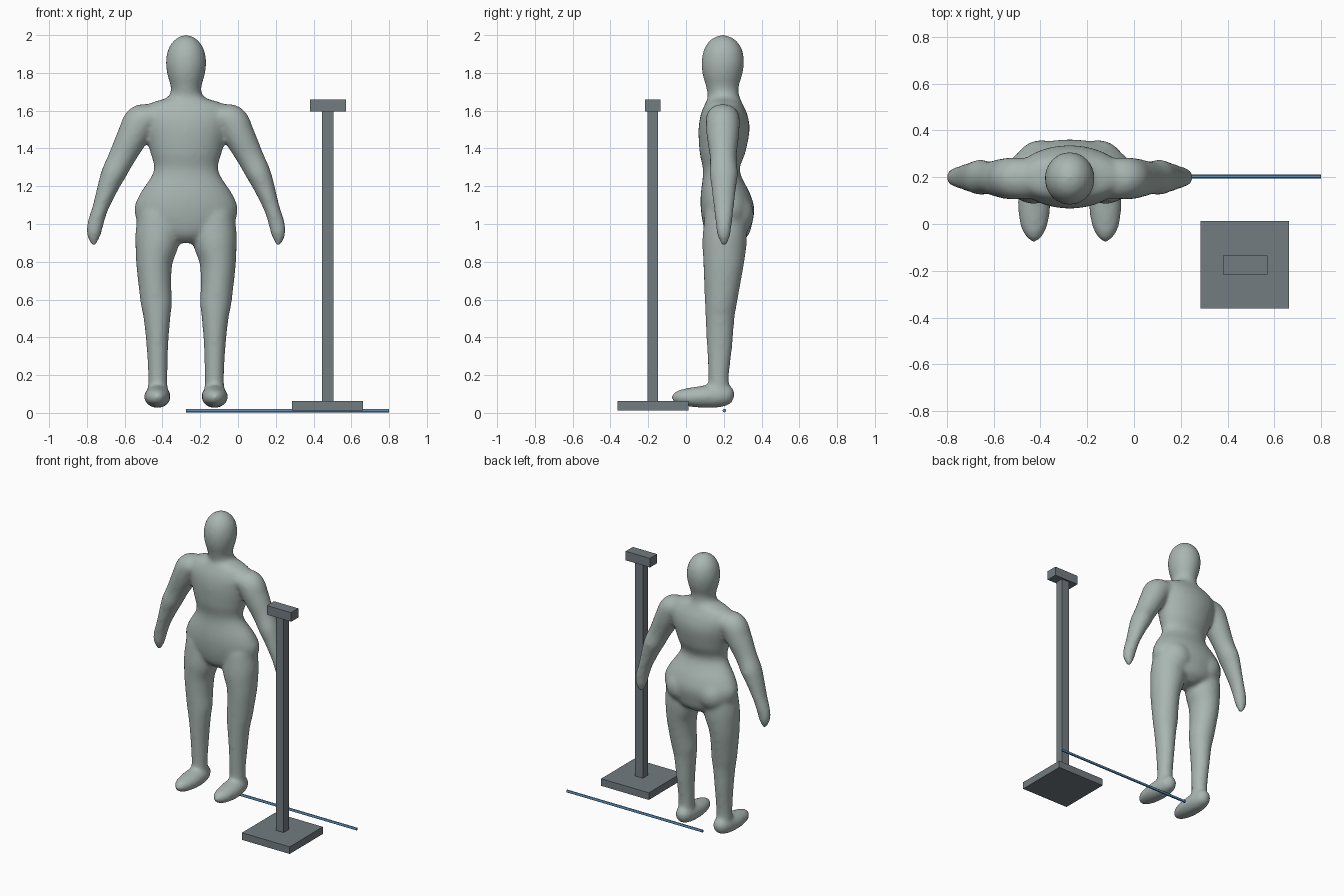
import bpy, bmesh, math
from mathutils import Vector

if "Cube" in bpy.data.objects:
    bpy.data.objects.remove(bpy.data.objects["Cube"])

CX = -0.275          # centre line of the figure
SIDES, STEPS = 28, 6


def material(name, rgb):
    m = bpy.data.materials.new(name)
    m.use_nodes = True
    m.diffuse_color = (*rgb, 1)
    m.node_tree.nodes["Principled BSDF"].inputs["Base Color"].default_value = (*rgb, 1)
    return m


skin = material("pale grey green", (0.40, 0.47, 0.445))
metal = material("slate grey", (0.17, 0.20, 0.22))
blue = material("rod blue", (0.10, 0.27, 0.48))


def smooth_path(keys):
    """Catmull-Rom through rows of numbers."""
    rows = [Vector(k) for k in keys]
    rows = [rows[0]] + rows + [rows[-1]]
    out = []
    for i in range(1, len(rows) - 2):
        a, b, c, d = rows[i - 1:i + 3]
        for s in range(STEPS):
            t = s / STEPS
            out.append(0.5 * (2 * b + (c - a) * t + (2 * a - 5 * b + 4 * c - d) * t * t
                              + (3 * b - a - 3 * c + d) * t ** 3))
    return out + [rows[-1]]


def loft(bm, keys, depth_axis, mirror=1):
    """Closed tube of ellipses; rows are x, y, z, half width, half depth."""
    rows = smooth_path(keys)
    pts = [Vector((r[0], r[1], r[2])) for r in rows]
    rings = []
    for i, r in enumerate(rows):
        tangent = (pts[min(i + 1, len(pts) - 1)] - pts[max(i - 1, 0)]).normalized()
        across = depth_axis.cross(tangent).normalized()
        ring = []
        for k in range(SIDES):
            a = math.tau * k / SIDES
            p = pts[i] + across * max(r[3], 0.004) * math.cos(a) \
                + depth_axis * max(r[4], 0.004) * math.sin(a)
            ring.append(bm.verts.new((CX + mirror * p.x, p.y, p.z)))
        rings.append(ring)
    faces = [bm.faces.new(rings[0]), bm.faces.new(rings[-1])]
    for lo, hi in zip(rings, rings[1:]):
        for k in range(SIDES):
            n = (k + 1) % SIDES
            faces.append(bm.faces.new((lo[k], lo[n], hi[n], hi[k])))
    bmesh.ops.recalc_face_normals(bm, faces=faces)


def upright(sections):
    """z, half width, front y, back y -> loft rows on the centre line."""
    return [(0, (f + b) / 2, z, w, (b - f) / 2) for z, w, f, b in sections]


# Trunk, neck and head
trunk = upright([
    (0.90, 0.06, 0.15, 0.28), (0.94, 0.17, 0.11, 0.33), (1.00, 0.25, 0.09, 0.35),
    (1.08, 0.275, 0.078, 0.362), (1.16, 0.245, 0.078, 0.34), (1.28, 0.172, 0.09, 0.285),
    (1.38, 0.19, 0.072, 0.315), (1.50, 0.225, 0.066, 0.337), (1.58, 0.24, 0.078, 0.325),
    (1.635, 0.20, 0.10, 0.30), (1.67, 0.10, 0.115, 0.285), (1.72, 0.074, 0.113, 0.272)])
head = upright([
    (1.68, 0.08, 0.115, 0.28), (1.73, 0.082, 0.105, 0.28), (1.79, 0.099, 0.088, 0.298),
    (1.86, 0.107, 0.082, 0.308), (1.93, 0.093, 0.097, 0.295), (1.98, 0.055, 0.135, 0.255),
    (2.003, 0.005, 0.19, 0.20)])

# Limbs of the left side: x, y, z, half width, half depth
arm = [(0.16, 0.195, 1.57, 0.06, 0.085), (0.235, 0.195, 1.545, 0.09, 0.09),
       (0.28, 0.195, 1.47, 0.084, 0.086), (0.342, 0.197, 1.35, 0.071, 0.071),
       (0.382, 0.2, 1.27, 0.066, 0.076), (0.408, 0.2, 1.21, 0.058, 0.068),
       (0.452, 0.2, 1.09, 0.043, 0.054), (0.480, 0.2, 1.0, 0.043, 0.043),
       (0.489, 0.2, 0.94, 0.037, 0.034), (0.487, 0.203, 0.88, 0.008, 0.012)]
leg = [(0.145, 0.21, 1.06, 0.11, 0.11), (0.152, 0.205, 0.92, 0.118, 0.118),
       (0.168, 0.2, 0.80, 0.097, 0.109), (0.165, 0.192, 0.68, 0.087, 0.096),
       (0.157, 0.185, 0.58, 0.083, 0.085), (0.154, 0.18, 0.50, 0.071, 0.077),
       (0.152, 0.178, 0.36, 0.058, 0.068), (0.150, 0.173, 0.20, 0.051, 0.055),
       (0.150, 0.173, 0.10, 0.053, 0.055)]
foot = [(0.148, 0.258, 0.10, 0.008, 0.01), (0.148, 0.235, 0.095, 0.045, 0.048),
        (0.150, 0.17, 0.09, 0.065, 0.062), (0.152, 0.08, 0.085, 0.07, 0.058),
        (0.153, 0.0, 0.083, 0.06, 0.047), (0.153, -0.05, 0.082, 0.038, 0.035),
        (0.153, -0.08, 0.082, 0.006, 0.01)]

bm = bmesh.new()
Y, Z = Vector((0, 1, 0)), Vector((0, 0, 1))
loft(bm, trunk, Y)
loft(bm, head, Y)
for side in (1, -1):
    loft(bm, arm, Y, side)
    loft(bm, leg, Y, side)
    loft(bm, foot, Z, side)
    # Buttock swelling
    ball = bmesh.ops.create_uvsphere(bm, u_segments=24, v_segments=16, radius=0.12)
    for v in ball["verts"]:
        v.co = Vector((CX + side * 0.12 + v.co.x, 0.24 + v.co.y, 1.05 + v.co.z))
mesh = bpy.data.meshes.new("figure")
bm.to_mesh(mesh)
bm.free()
mesh.materials.append(skin)
figure = bpy.data.objects.new("figure", mesh)
bpy.context.collection.objects.link(figure)

# Fuse the limbs into one soft skin
fuse = figure.modifiers.new("fuse", 'REMESH')
fuse.mode, fuse.voxel_size, fuse.use_smooth_shade = 'VOXEL', 0.011, True
soften = figure.modifiers.new("soften", 'SMOOTH')
soften.factor, soften.iterations = 0.5, 14


def finish(ob, name, mat):
    ob.name = name
    ob.data.materials.append(mat)


def box(name, x, y, z):
    bpy.ops.mesh.primitive_cube_add(size=1, location=[sum(r) / 2 for r in (x, y, z)])
    ob = bpy.context.object
    for v in ob.data.vertices:
        v.co = [c * (r[1] - r[0]) for c, r in zip(v.co, (x, y, z))]
    finish(ob, name, metal)


# Stand
box("stand_base", (0.285, 0.663), (-0.362, 0.013), (0.013, 0.064))
box("stand_post", (0.445, 0.505), (-0.205, -0.147), (0.064, 1.595))
box("stand_head", (0.38, 0.572), (-0.216, -0.135), (1.595, 1.66))

# Rod on the ground
bpy.ops.mesh.primitive_cylinder_add(vertices=12, radius=0.009, depth=1.075,
                                    location=(0.2625, 0.203, 0.012),
                                    rotation=(0, math.pi / 2, 0))
finish(bpy.context.object, "ground_rod", blue)
bpy.ops.object.shade_smooth_by_angle()
